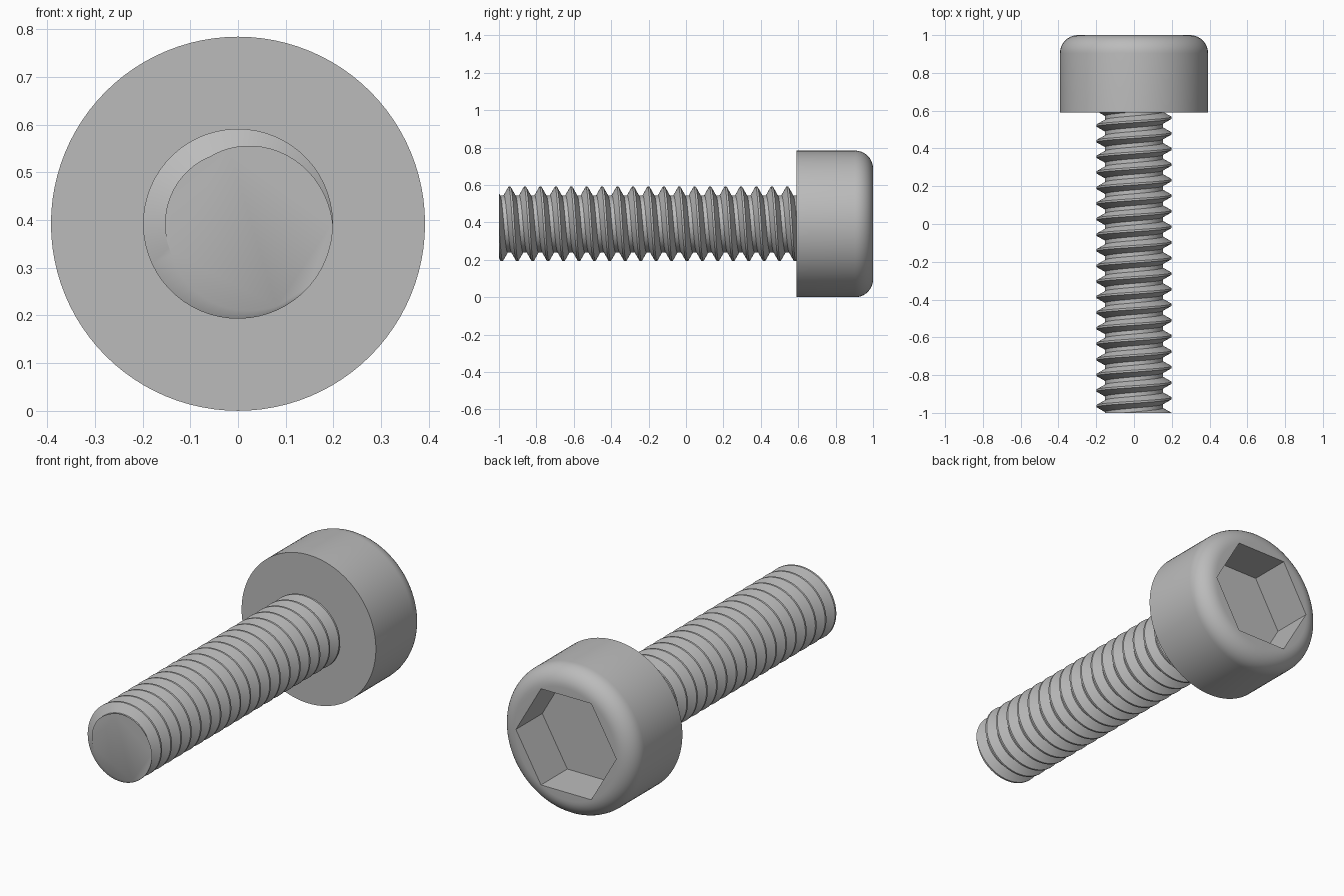
import bpy, bmesh
from math import pi, sin, cos, radians

cube = bpy.data.objects.get("Cube")
if cube:
    bpy.data.objects.remove(cube)

AXIS_Z = 0.392            # height of the screw axis
HEAD_R, HEAD_Y = 0.392, 0.59
FILLET = 0.096
SOCKET_R, SOCKET_DEPTH = 0.293, 0.22
PITCH, CREST_R, ROOT_R = 0.0825, 0.199, 0.153
PHASE = radians(-23)      # where the thread crest meets the tip

steel = bpy.data.materials.new("grey steel")
steel.use_nodes = True
GREY = (0.5, 0.5, 0.5, 1)
steel.diffuse_color = GREY
steel.node_tree.nodes["Principled BSDF"].inputs["Base Color"].default_value = GREY


def polar(bm, angle, radius, y):
    return bm.verts.new((radius * cos(angle), y, AXIS_Z + radius * sin(angle)))


def finish(bm, name):
    bmesh.ops.recalc_face_normals(bm, faces=bm.faces)
    mesh = bpy.data.meshes.new(name)
    bm.to_mesh(mesh)
    bm.free()
    mesh.materials.append(steel)
    obj = bpy.data.objects.new(name, mesh)
    bpy.context.collection.objects.link(obj)
    bpy.ops.object.select_all(action="DESELECT")
    obj.select_set(True)
    bpy.context.view_layer.objects.active = obj
    bpy.ops.object.shade_smooth_by_angle(angle=radians(30))


def circle(radius):
    return lambda angle: radius


def hexagon(angle):
    return SOCKET_R * cos(pi / 6) / cos(angle % (pi / 3) - pi / 6)


def build_head(segments=96, fillet_steps=10):
    # Rings run from the underside, over the rounded rim, into the hex socket
    rings = [(HEAD_Y, circle(HEAD_R))]
    for i in range(fillet_steps + 1):
        a = pi / 2 * i / fillet_steps
        rings.append((1 - FILLET + FILLET * sin(a),
                      circle(HEAD_R - FILLET + FILLET * cos(a))))
    rings += [(1, hexagon), (1 - SOCKET_DEPTH, hexagon)]

    bm = bmesh.new()
    angles = [2 * pi * i / segments for i in range(segments)]
    loops = [[polar(bm, a, radius(a), y) for a in angles] for y, radius in rings]
    for low, high in zip(loops, loops[1:]):
        for i in range(segments):
            j = (i + 1) % segments
            bm.faces.new((low[i], low[j], high[j], high[i]))
    bm.faces.new(loops[0])
    bm.faces.new(loops[-1])
    finish(bm, "socket_head")


def build_shank(segments=60, turns=23):
    # Crest and root corners of one thread, as (fraction of pitch, radius)
    profile = [(-1 / 16, CREST_R), (1 / 16, CREST_R), (3 / 8, ROOT_R), (5 / 8, ROOT_R)]
    bm = bmesh.new()
    rows = []
    for i in range(segments * turns):
        turn = i / segments - 2
        rows.append([polar(bm, PHASE - 2 * pi * turn, r, -1 + PITCH * (turn + u))
                     for u, r in profile])
    for i in range(len(rows) - segments - 1):
        here = rows[i] + [rows[i + segments][0]]
        after = rows[i + 1] + [rows[i + 1 + segments][0]]
        for k in range(len(profile)):
            bm.faces.new((here[k], after[k], after[k + 1], here[k + 1]))

    # Trim the helix square at the tip and just inside the head, then cap
    for y, direction in ((-1, -1), (HEAD_Y + 0.005, 1)):
        cut = bmesh.ops.bisect_plane(
            bm, geom=bm.verts[:] + bm.edges[:] + bm.faces[:], dist=1e-6,
            plane_co=(0, y, 0), plane_no=(0, direction, 0), clear_outer=True)
        edges = [e for e in cut["geom_cut"] if isinstance(e, bmesh.types.BMEdge)]
        bmesh.ops.edgeloop_fill(bm, edges=edges)
    finish(bm, "threaded_shank")


build_head()
build_shank()
